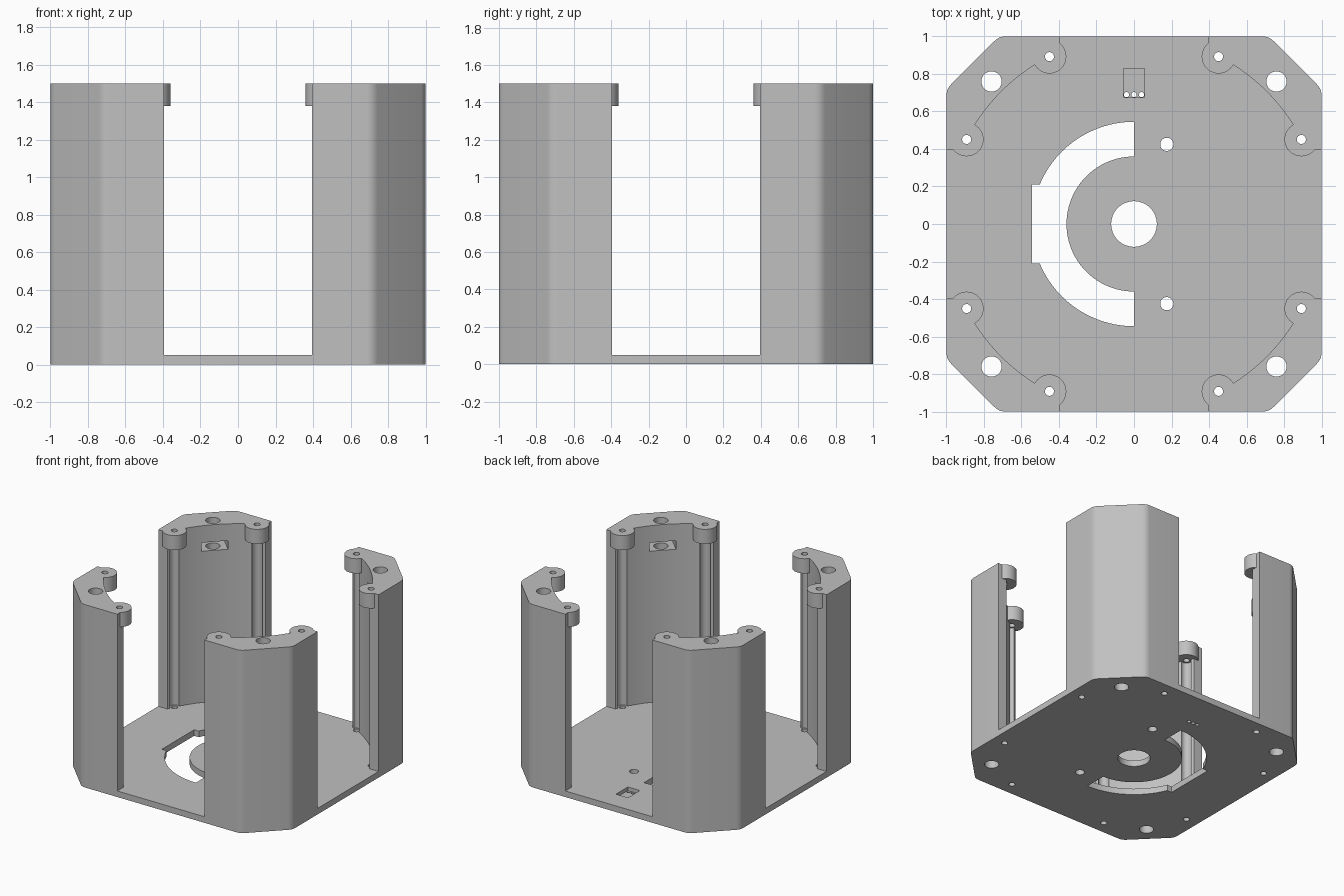
import bpy, bmesh, math

cube = bpy.data.objects.get("Cube")
if cube:
    bpy.data.objects.remove(cube, do_unlink=True)

HEIGHT, FLOOR, GAP = 1.5, 0.05, 0.395
BOSS_ANGLES = [q * 90 + a for q in range(4) for a in (26.8, 63.2)]
CORNERS = [45, 135, 225, 315]

grey = bpy.data.materials.new("plain grey")
grey.use_nodes = True
colour = (0.53, 0.53, 0.53, 1)
grey.diffuse_color = colour
grey.node_tree.nodes["Principled BSDF"].inputs["Base Color"].default_value = colour


def polar(radius, degrees):
    a = math.radians(degrees)
    return radius * math.cos(a), radius * math.sin(a)


def arc(radius, start, end, steps, centre=(0, 0)):
    points = [polar(radius, start + (end - start) * i / steps) for i in range(steps + 1)]
    return [(x + centre[0], y + centre[1]) for x, y in points]


def circle(centre, radius, steps=32):
    return arc(radius, 0, 360, steps, centre)[:-1]


def box(x0, x1, y0, y1):
    return [(x0, y0), (x1, y0), (x1, y1), (x0, y1)]


def turned(points, degrees):
    c, s = polar(1, degrees)
    return [(x * c - y * s, x * s + y * c) for x, y in points]


def solid(name, prisms):
    """Make one object from prisms given as (outline, bottom, top)."""
    bm = bmesh.new()
    for outline, bottom, top in prisms:
        face = bm.faces.new([bm.verts.new((x, y, bottom)) for x, y in outline])
        out = bmesh.ops.extrude_face_region(bm, geom=[face])
        verts = [v for v in out["geom"] if isinstance(v, bmesh.types.BMVert)]
        bmesh.ops.translate(bm, verts=verts, vec=(0, 0, top - bottom))
    bmesh.ops.recalc_face_normals(bm, faces=bm.faces)
    mesh = bpy.data.meshes.new(name)
    bm.to_mesh(mesh)
    bm.free()
    mesh.materials.append(grey)
    obj = bpy.data.objects.new(name, mesh)
    bpy.context.collection.objects.link(obj)
    return obj


def combine(body, operation, name, prisms):
    """Apply a boolean with a temporary helper solid."""
    helper = solid(name, prisms)
    helper.hide_render = True
    mod = body.modifiers.new(name, "BOOLEAN")
    mod.operation, mod.solver, mod.object = operation, "EXACT", helper
    bpy.context.view_layer.objects.active = body
    bpy.ops.object.modifier_apply(modifier=name)
    bpy.data.objects.remove(helper, do_unlink=True)


# Chamfered block with softened corners
reach, fillet = 0.72, 0.08
inset = fillet * math.tan(math.radians(22.5))
outline = []
for quarter in range(4):
    low = arc(fillet, 0, 45, 6, (1 - fillet, reach - inset))
    high = [(y, x) for x, y in reversed(low)]
    outline += turned(low + high, quarter * 90)
housing = solid("housing", [(outline, 0, HEIGHT)])

# Round interior and side openings, leaving a floor and four pillars
edge = math.degrees(math.asin(GAP))
interior = []
for quarter in range(4):
    interior += turned([(1.2, GAP)] + arc(1, edge, 90 - edge, 24) + [(GAP, 1.2)], quarter * 90)
combine(housing, "DIFFERENCE", "interior", [(interior, FLOOR, HEIGHT + 0.2)])

# Vertical grooves in the pillars, capped by screw bosses
seats = [polar(1, a) for a in BOSS_ANGLES]
combine(housing, "DIFFERENCE", "grooves", [(circle(p, 0.04, 24), FLOOR, 1.42) for p in seats])
combine(housing, "UNION", "bosses", [(circle(p, 0.09, 40), 1.38, HEIGHT) for p in seats])

# Nut pockets in the inner pillar walls
combine(housing, "DIFFERENCE", "nut_pockets",
        [(turned(box(0.9, 1.17, -0.1, 0.1), a), 1.29, 1.36) for a in CORNERS])

# Connector recess in the floor
combine(housing, "DIFFERENCE", "connector_recess", [(box(-0.055, 0.055, 0.675, 0.83), 0.02, 0.2)])

# Half-ring slot with a squared outer notch
tilt = math.degrees(math.asin(0.21 / 0.545))
slot = (arc(0.36, 90, 270, 48) + arc(0.545, 270, 180 + tilt, 24)
        + [(-0.545, -0.21), (-0.545, 0.21)] + arc(0.545, 180 - tilt, 90, 24))

# Through holes: shaft, corner bolts, boss screws, floor screws and pins
holes = [((0, 0), 0.122)]
holes += [(polar(1.075, a), 0.054) for a in CORNERS]
holes += [(p, 0.024) for p in seats]
holes += [((0.175, side * 0.425), 0.035) for side in (-1, 1)]
holes += [((x, 0.69), 0.014) for x in (-0.04, 0, 0.04)]
combine(housing, "DIFFERENCE", "through_cuts",
        [(slot, -0.1, 0.2)] + [(circle(p, r), -0.1, HEIGHT + 0.1) for p, r in holes])

# Smooth curved walls, keep edges sharp
bpy.ops.object.select_all(action="DESELECT")
housing.select_set(True)
bpy.context.view_layer.objects.active = housing
bpy.ops.object.shade_smooth_by_angle(angle=math.radians(30))
